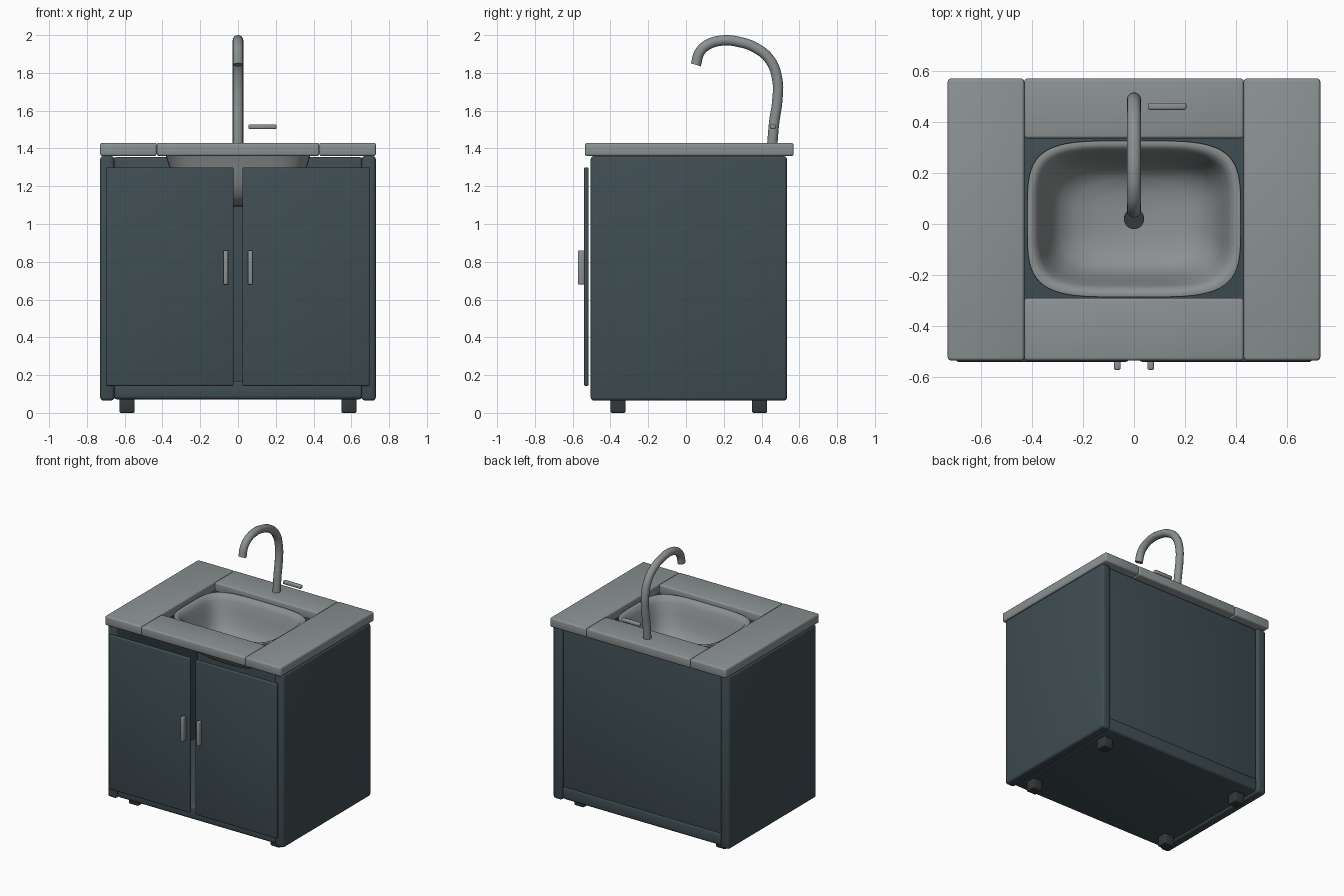
import bpy, bmesh, math

if "Cube" in bpy.data.objects:
    bpy.data.objects.remove(bpy.data.objects["Cube"])


def material(name, color):
    m = bpy.data.materials.new(name)
    m.diffuse_color = (*color, 1)
    m.use_nodes = True
    m.node_tree.nodes["Principled BSDF"].inputs["Base Color"].default_value = m.diffuse_color
    return m


TEAL = material("teal_paint", (0.05, 0.075, 0.085))
STONE = material("grey_stone", (0.26, 0.29, 0.295))
STEEL = material("steel", (0.26, 0.28, 0.285))
DARK = material("dark_rubber", (0.035, 0.04, 0.042))


def smooth(ob):
    bpy.ops.object.select_all(action='DESELECT')
    ob.select_set(True)
    bpy.context.view_layer.objects.active = ob
    bpy.ops.object.shade_smooth_by_angle(angle=math.radians(40))


def finish(name, bm, mat):
    me = bpy.data.meshes.new(name)
    bm.to_mesh(me)
    bm.free()
    ob = bpy.data.objects.new(name, me)
    bpy.context.collection.objects.link(ob)
    me.materials.append(mat)
    smooth(ob)
    return ob


def box(name, x, y, z, mat, bevel=0.01):
    """Rounded box from three (min, max) ranges."""
    bm = bmesh.new()
    bmesh.ops.create_cube(bm, size=1)
    for v in bm.verts:
        v.co = [(a + b) / 2 + c * (b - a) for (a, b), c in zip((x, y, z), v.co)]
    bmesh.ops.bevel(bm, geom=bm.edges[:], offset=bevel, segments=3,
                    profile=0.5, affect='EDGES')
    return finish(name, bm, mat)


# Paired parts: side panels, worktop ends, doors, handles and feet
for s, side in ((-1, "left"), (1, "right")):
    def span(a, b):
        return tuple(sorted((s * a, s * b)))
    box(f"{side}_side_panel", span(0.655, 0.73), (-0.505, 0.535), (0.065, 1.36), TEAL, 0.018)
    box(f"{side}_worktop", span(0.43, 0.73), (-0.535, 0.57), (1.36, 1.43), STONE, 0.012)
    box(f"{side}_door", span(0.023, 0.697), (-0.54, -0.515), (0.143, 1.30), TEAL, 0.008)
    box(f"{side}_handle", span(0.053, 0.078), (-0.572, -0.538), (0.68, 0.86), STEEL, 0.006)
    for y, end in ((-0.36, "front"), (0.39, "back")):
        box(f"{end}_{side}_foot", span(0.547, 0.627), (y - 0.04, y + 0.04), (0, 0.09), DARK, 0.008)

# Cabinet floor and back, with front and back worktop strips
box("cabinet_floor", (-0.66, 0.66), (-0.49, 0.525), (0.072, 0.17), TEAL, 0.018)
box("back_panel", (-0.66, 0.66), (0.45, 0.52), (0.15, 1.355), TEAL, 0.018)
box("front_worktop", (-0.43, 0.43), (-0.535, -0.29), (1.36, 1.43), STONE, 0.012)
box("back_worktop", (-0.43, 0.43), (0.335, 0.57), (1.36, 1.43), STONE, 0.012)

# Sink bowl: rounded-rectangle rings (half x, half y, z) lofted from the lip to the drain
RINGS = [(0.42, 0.308, 1.385), (0.418, 0.306, 1.397), (0.405, 0.293, 1.40),
         (0.388, 0.277, 1.392), (0.372, 0.262, 1.36), (0.35, 0.243, 1.29),
         (0.325, 0.222, 1.21), (0.29, 0.195, 1.155), (0.23, 0.155, 1.122),
         (0.14, 0.10, 1.106), (0.03, 0.03, 1.10)]
CY, N = 0.02, 64
bm = bmesh.new()
loops = []
for i, (rx, ry, z) in enumerate(RINGS):
    p = 2 / (4.2 - 2.2 * max(0, i - 5) / 5)
    ring = []
    for k in range(N):
        c, d = math.cos(2 * math.pi * k / N), math.sin(2 * math.pi * k / N)
        ring.append(bm.verts.new((rx * math.copysign(abs(c) ** p, c),
                                  CY + ry * math.copysign(abs(d) ** p, d), z)))
    loops.append(ring)
for a, b in zip(loops, loops[1:]):
    for k in range(N):
        j = (k + 1) % N
        bm.faces.new((a[k], b[k], b[j], a[j]))
bm.faces.new(loops[-1])
bmesh.ops.recalc_face_normals(bm, faces=bm.faces[:])
for f in bm.faces:
    f.smooth = True
if loops[-1][0].link_faces[0].normal.z < 0:
    bmesh.ops.reverse_faces(bm, faces=bm.faces[:])
bowl = finish("sink_bowl", bm, STEEL)
mod = bowl.modifiers.new("thickness", 'SOLIDIFY')
mod.thickness = 0.01
mod.offset = -1

# Drain
bpy.ops.mesh.primitive_cylinder_add(vertices=32, radius=0.04, depth=0.02, location=(0, CY, 1.101))
drain = bpy.context.object
drain.name = "drain"
drain.data.materials.append(DARK)
smooth(drain)

# Swan-neck spout: (y, z) path
PATH = [(0.457, 1.425), (0.467, 1.54), (0.483, 1.65), (0.484, 1.76), (0.447, 1.865),
        (0.37, 1.932), (0.28, 1.964), (0.20, 1.972), (0.12, 1.952), (0.073, 1.91), (0.052, 1.843)]
cu = bpy.data.curves.new("spout", 'CURVE')
cu.dimensions = '3D'
cu.bevel_depth = 0.028
cu.bevel_resolution = 5
cu.use_fill_caps = True
sp = cu.splines.new('BEZIER')
sp.bezier_points.add(len(PATH) - 1)
sp.resolution_u = 6
for pt, (y, z) in zip(sp.bezier_points, PATH):
    pt.co = (0, y, z)
    pt.handle_left_type = pt.handle_right_type = 'AUTO'
spout = bpy.data.objects.new("spout", cu)
bpy.context.collection.objects.link(spout)
cu.materials.append(STEEL)
bpy.context.view_layer.objects.active = spout
bpy.ops.object.select_all(action='DESELECT')
spout.select_set(True)
bpy.ops.object.convert(target='MESH')
smooth(bpy.context.object)

# Tap lever
box("tap_lever", (0.055, 0.205), (0.447, 0.475), (1.502, 1.528), STEEL, 0.008)
